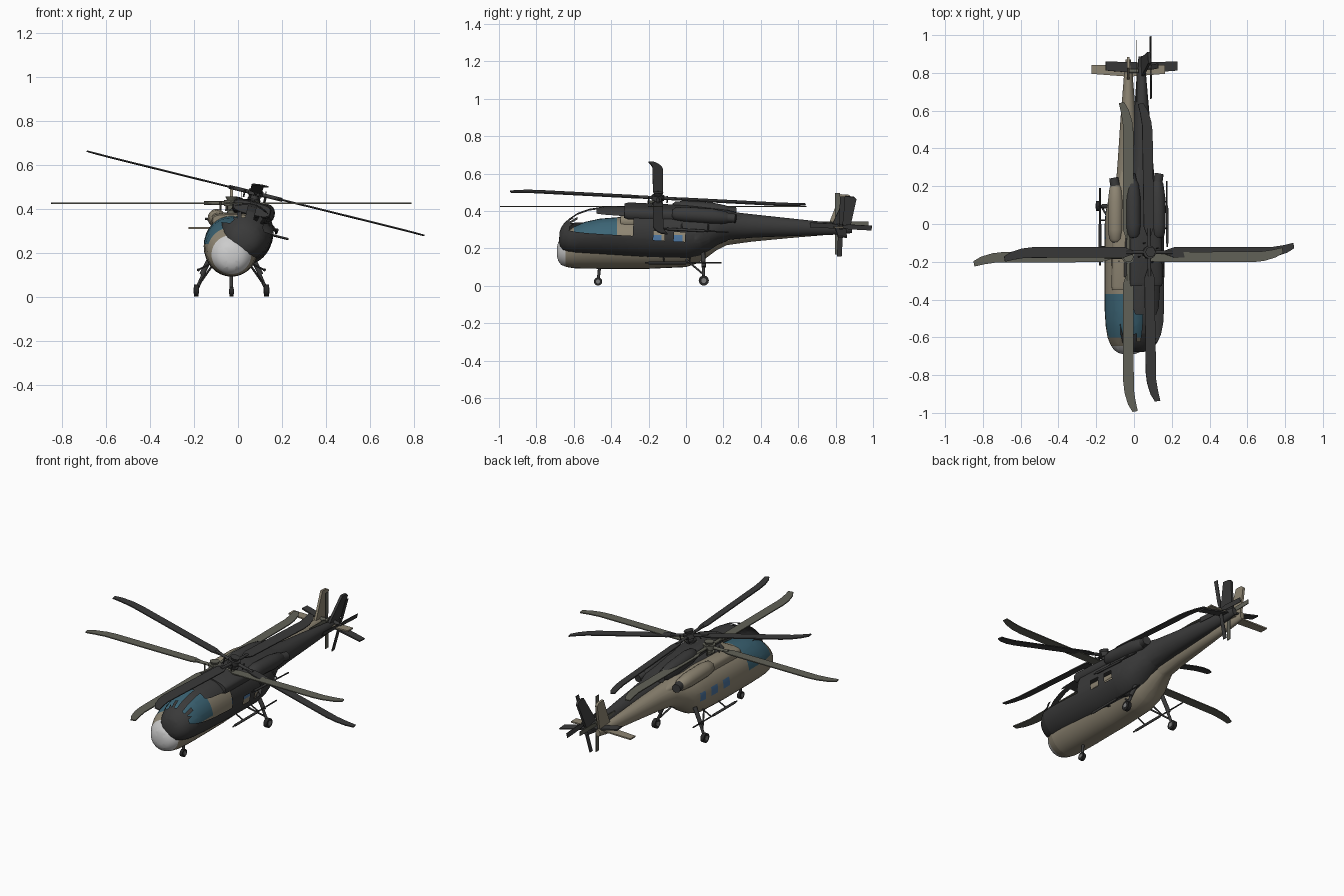
import bpy, bmesh, math
from mathutils import Matrix, Vector

if "Cube" in bpy.data.objects:
    bpy.data.objects.remove(bpy.data.objects["Cube"])


def mat(name, r, g, b):
    m = bpy.data.materials.new(name)
    m.diffuse_color = (r, g, b, 1)
    m.use_nodes = True
    m.node_tree.nodes["Principled BSDF"].inputs["Base Color"].default_value = m.diffuse_color
    return m


BEIGE = mat("beige paint", .27, .235, .17)
DARK = mat("charcoal paint", .042, .042, .042)
OLIVE = mat("olive grey blade", .12, .12, .095)
GLASS = mat("cockpit glass", .045, .13, .18)
PANE = mat("cabin glass", .07, .17, .33)
WHITE = mat("white nose", .6, .6, .6)
BLACK = mat("black rubber", .02, .02, .02)
STEEL = mat("steel", .2, .2, .2)

HUB = Vector((0, -.175, .425))
PLACE = {
    "upright": Matrix.Translation((-.03, 0, 0)),
    "banked": Matrix.Translation((.08, -.15, .47)) @ Matrix.Rotation(math.radians(13.9), 4, 'Y')
    @ Matrix.Rotation(math.radians(-3.1), 4, 'X') @ Matrix.Translation(-HUB),
}


def finish(bm, name, mats, place, angle=35):
    bmesh.ops.recalc_face_normals(bm, faces=bm.faces)
    for f in bm.faces:
        f.smooth = True
    for e in bm.edges:
        e.smooth = len(e.link_faces) == 2 and e.calc_face_angle(0) < math.radians(angle)
    me = bpy.data.meshes.new(name)
    bm.to_mesh(me)
    bm.free()
    me.transform(place)
    for m in mats:
        me.materials.append(m)
    ob = bpy.data.objects.new(name, me)
    bpy.context.collection.objects.link(ob)
    return ob


def loft(bm, sections, n=32, power=1.0, x=0):
    """Skin elliptical rings given as (y, centre z, half width, half height)."""
    rings = []
    for y, zc, w, h in sections:
        ring = []
        for i in range(n):
            a = 2 * math.pi * i / n
            c, s = math.cos(a), math.sin(a)
            ring.append(bm.verts.new((x + w * math.copysign(abs(c) ** power, c), y,
                                      zc + h * math.copysign(abs(s) ** power, s))))
        rings.append(ring)
    for p, q in zip(rings, rings[1:]):
        for i in range(n):
            bm.faces.new((p[i], p[(i + 1) % n], q[(i + 1) % n], q[i]))
    bm.faces.new(rings[0])
    bm.faces.new(rings[-1])


def rod(bm, a, b, r, r2=None, n=12):
    a, b = Vector(a), Vector(b)
    d = b - a
    m = Matrix.Translation((a + b) / 2) @ d.to_track_quat('Z', 'Y').to_matrix().to_4x4()
    bmesh.ops.create_cone(bm, cap_ends=True, segments=n, radius1=r,
                          radius2=r if r2 is None else r2, depth=d.length, matrix=m)


def plate(bm, outline, thick, m):
    """Flat panel: outline in local xy, thickness along local z."""
    lo = [bm.verts.new(m @ Vector((x, y, -thick / 2))) for x, y in outline]
    hi = [bm.verts.new(m @ Vector((x, y, thick / 2))) for x, y in outline]
    bm.faces.new(lo)
    bm.faces.new(hi)
    n = len(lo)
    for i in range(n):
        bm.faces.new((lo[i], lo[(i + 1) % n], hi[(i + 1) % n], hi[i]))


BODY = [(-.69, .182, .025, .025), (-.683, .183, .052, .05), (-.668, .185, .075, .073),
        (-.64, .193, .094, .092), (-.6, .205, .11, .111), (-.54, .217, .12, .125),
        (-.46, .225, .125, .134), (-.36, .229, .126, .138), (-.2, .23, .126, .139),
        (0, .235, .125, .135), (.06, .245, .121, .125), (.11, .26, .11, .11),
        (.16, .28, .09, .092), (.22, .293, .065, .075), (.35, .298, .055, .062),
        (.55, .302, .042, .047), (.8, .306, .022, .03), (.87, .308, .014, .02)]
CABIN = [(-.19, -.13), (-.08, -.02), (.03, .075)]


def fuselage(kind, place):
    bm = bmesh.new()
    loft(bm, BODY)
    # cut lines around the nose cap, cockpit glazing and cabin windows
    cuts = [((0, y, 0), (0, 1, 0)) for y in [-.645, -.6, -.5, -.37, -.3] + [v for c in CABIN for v in c]]
    cuts += [((0, 0, z), (0, 0, 1)) for z in (.222, .24, .272, .335)]
    cuts += [((x, 0, 0), (1, 0, 0)) for x in (-.02, .02)]
    for co, no in cuts:
        bmesh.ops.bisect_plane(bm, geom=bm.verts[:] + bm.edges[:] + bm.faces[:], plane_co=co, plane_no=no)
    openings = []
    for f in bm.faces:
        c = f.calc_center_median()
        cabin = .222 < c.z < .272 and abs(c.x) > .08 and any(a < c.y < b for a, b in CABIN)
        if kind == "upright":
            if c.y < -.645:
                f.material_index = 3
            elif -.6 < c.y < -.37 and c.z > .24:
                f.material_index = 1
            elif cabin:
                f.material_index = 2
        elif cabin and c.y < 0 or abs(c.x) > .02 and -.62 < c.y < -.3 and c.z > .24 and (c.z < .335 or c.y < -.5):
            openings.append(f)
    bmesh.ops.delete(bm, geom=openings, context='FACES')
    finish(bm, kind + "_fuselage", [BEIGE if kind == "upright" else DARK, GLASS, PANE, WHITE], place)


def helicopter(kind, place, paint, blade_paint, rotor_scale):
    fuselage(kind, place)

    # raised engine deck
    bm = bmesh.new()
    loft(bm, [(-.35, .345, .085, .028), (-.33, .345, .09, .035), (0, .345, .085, .038),
              (.2, .335, .06, .036), (.32, .325, .035, .025)], 24, .6)
    finish(bm, kind + "_engine_deck", [paint], place)

    # engine pods with dark intakes and exhausts
    for side in (-1, 1):
        bm = bmesh.new()
        loft(bm, [(-.095, .358, .022, .022), (-.08, .358, .034, .034), (-.03, .358, .041, .041),
                  (.12, .356, .041, .041), (.19, .353, .033, .033), (.205, .352, .026, .026)], 20, x=side * .067)
        finish(bm, kind + "_engine_pod", [paint], place)
        bm = bmesh.new()
        rod(bm, (side * .067, .19, .354), (side * .078, .245, .354), .026, .024, 16)
        rod(bm, (side * .067, -.1, .358), (side * .067, -.09, .358), .018)
        finish(bm, kind + "_exhaust", [DARK], place)

    # mast, hub and blade grips
    bm = bmesh.new()
    rod(bm, HUB - Vector((0, 0, .06)), HUB + Vector((0, 0, .01)), .018, n=16)
    rod(bm, HUB - Vector((0, 0, .012)), HUB + Vector((0, 0, .014)), .034, n=20)
    rod(bm, HUB + Vector((0, 0, .014)), HUB + Vector((0, 0, .03)), .02, .027, 16)
    rod(bm, HUB - Vector((0, 0, .035)), HUB - Vector((0, 0, .028)), .03, n=20)
    for k in range(4):
        d = Matrix.Rotation(k * math.pi / 2, 3, 'Z')
        rod(bm, HUB, HUB + d @ Vector((.125, 0, 0)), .009)
        rod(bm, HUB + d @ Vector((.05, .022, -.03)), HUB + d @ Vector((.05, .022, .008)), .004)
    finish(bm, kind + "_rotor_hub", [paint if kind == "banked" else OLIVE], place)

    # four main blades with swept tips
    bm = bmesh.new()
    outline = [(.09, -.01), (.14, -.027), (.66, -.027), (.72, -.02), (.78, -.002), (.82, .022),
               (.815, .05), (.76, .038), (.7, .029), (.14, .027), (.09, .01)]
    outline = [(x * rotor_scale, y) for x, y in outline]
    for k in range(4):
        plate(bm, outline, .006, Matrix.Translation(HUB) @ Matrix.Rotation(k * math.pi / 2, 4, 'Z'))
    finish(bm, kind + "_main_blades", [blade_paint], place)

    # tail fin: outline in y and z
    side_plane = Matrix(((0, 0, 1, 0), (1, 0, 0, 0), (0, 1, 0, 0), (0, 0, 0, 1)))
    bm = bmesh.new()
    plate(bm, [(.755, .31), (.84, .3), (.862, .33), (.885, .475), (.87, .487), (.825, .49)], .014, side_plane)
    finish(bm, kind + "_tail_fin", [paint], place)

    # tailplane
    bm = bmesh.new()
    plate(bm, [(-.195, .795), (0, .78), (.195, .795), (.195, .843), (0, .838), (-.195, .843)],
          .008, Matrix.Translation((0, 0, .312)))
    finish(bm, kind + "_tailplane", [paint], place)

    # tail rotor
    bm = bmesh.new()
    centre = Vector((.045, .81, .332))
    rod(bm, (0, .81, .332), centre + Vector((.01, 0, 0)), .011)
    for k in range(4):
        plate(bm, [(.01, -.007), (.04, -.013), (.165, -.013), (.165, .013), (.04, .013), (.01, .007)], .004,
              Matrix.Translation(centre) @ side_plane @ Matrix.Rotation(k * math.pi / 2, 4, 'Z'))
    finish(bm, kind + "_tail_rotor", [blade_paint if kind == "upright" else DARK], place)


def landing_gear(place):
    # axle struts and wheels at the nose and both sides
    for x, y, z, r, w, top in ((0, -.47, .023, .022, .009, (0, -.46, .12)),
                               (.16, .095, .028, .027, .011, (.09, .09, .19)),
                               (-.16, .095, .028, .027, .011, (-.09, .09, .19))):
        bm = bmesh.new()
        rod(bm, (x, y, z), top, .008)
        if x:
            rod(bm, (x * .9, y, .06), (x * .55, .0, .14), .005)
            rod(bm, (x * .84, y, .1), top, .012)
        finish(bm, "gear_strut", [DARK], place)
        bm = bmesh.new()
        rod(bm, (x - w, y, z), (x + w, y, z), r, n=20)
        finish(bm, "wheel", [BLACK], place)
        bm = bmesh.new()
        rod(bm, (x - w - .002, y, z), (x + w + .002, y, z), r * .5, n=16)
        finish(bm, "wheel_hub", [STEEL], place)


def side_rods(name, place, x, z, y0, y1):
    # slender stores carried beside the hull
    for s in (-1, 1):
        bm = bmesh.new()
        rod(bm, (s * x, y0, z), (s * x, y1, z), .004, n=8)
        rod(bm, (s * x, y0 + .02, z), (s * x, y0 + .22, z), .007)
        for y in (y0 + .1, y0 + .24):
            rod(bm, (s * x, y, z), (s * .09, y, z + .03), .004, n=8)
        finish(bm, name, [DARK], place)


helicopter("upright", PLACE["upright"], BEIGE, OLIVE, 1)
helicopter("banked", PLACE["banked"], DARK, DARK, .965)
landing_gear(PLACE["upright"])
side_rods("lower_side_rod", PLACE["upright"], .15, .122, -.22, .19)
side_rods("upper_side_rod", PLACE["banked"], .134, .29, -.14, .21)
